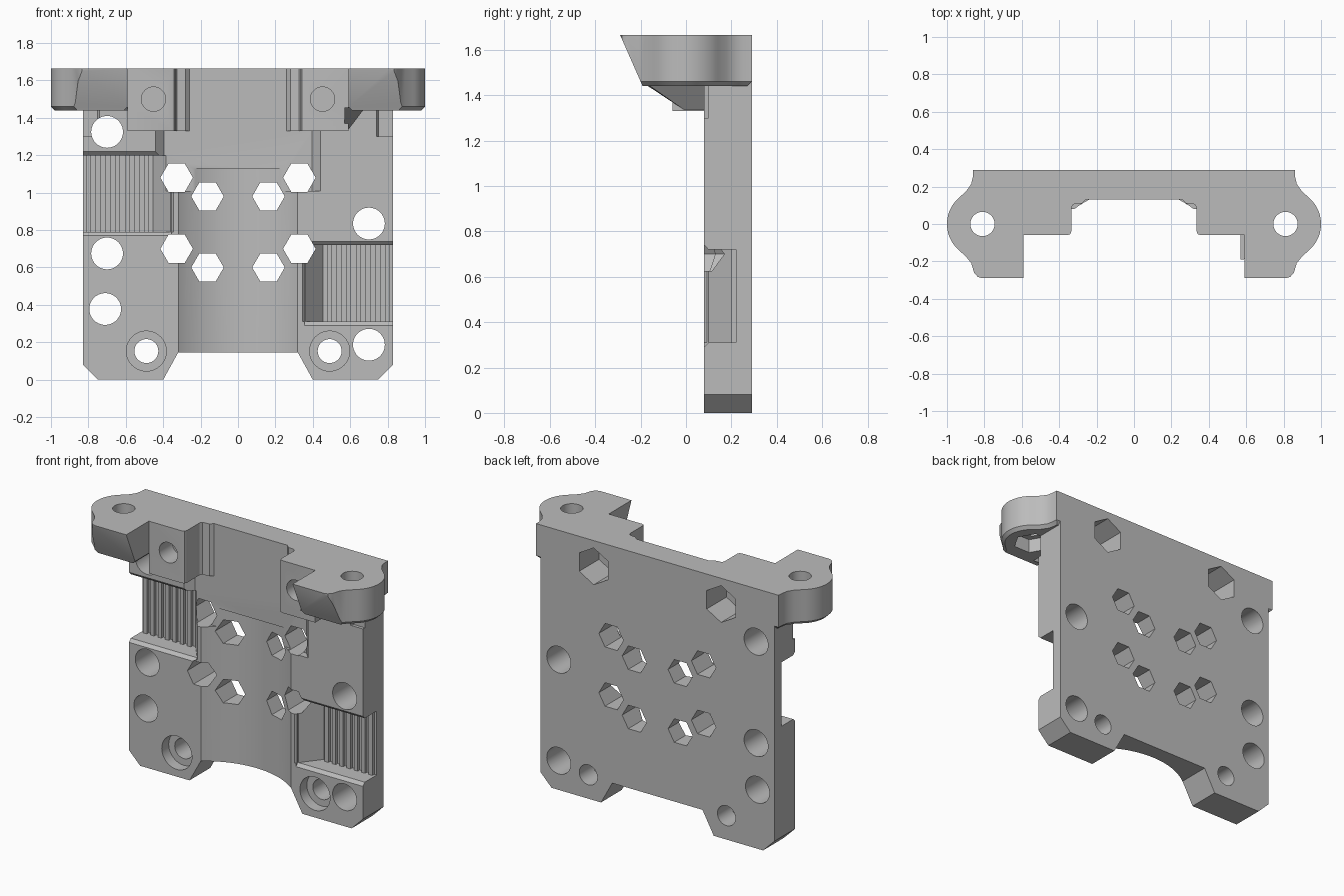
import bpy, bmesh
from math import cos, sin, pi, radians

if "Cube" in bpy.data.objects:
    bpy.data.objects.remove(bpy.data.objects["Cube"], do_unlink=True)

grey = bpy.data.materials.new("plain grey")
grey.use_nodes = True
tone = (0.5, 0.5, 0.5, 1)
grey.diffuse_color = tone
grey.node_tree.nodes["Principled BSDF"].inputs["Base Color"].default_value = tone


def prism(name, outline, axis, lo, hi, bevel=0):
    """Extrude a closed outline along an axis, optionally chamfering its low rim."""
    place = {"X": lambda a, b, t: (t, a, b),
             "Y": lambda a, b, t: (a, t, b),
             "Z": lambda a, b, t: (a, b, t)}[axis]
    bm = bmesh.new()
    low = [bm.verts.new(place(a, b, lo)) for a, b in outline]
    high = [bm.verts.new(place(a, b, hi)) for a, b in outline]
    base = bm.faces.new(low)
    bm.faces.new(high)
    n = len(outline)
    for i in range(n):
        j = (i + 1) % n
        bm.faces.new((low[i], low[j], high[j], high[i]))
    bmesh.ops.recalc_face_normals(bm, faces=bm.faces)
    if bevel:
        bmesh.ops.bevel(bm, geom=list(base.edges), offset=bevel, segments=1,
                        affect="EDGES", profile=0.5)
    return finish(name, bm)


def finish(name, bm):
    mesh = bpy.data.meshes.new(name)
    bm.to_mesh(mesh)
    bm.free()
    mesh.materials.append(grey)
    ob = bpy.data.objects.new(name, mesh)
    bpy.context.collection.objects.link(ob)
    return ob


def combine(target, tool, operation="DIFFERENCE"):
    """Apply a boolean and remove the tool."""
    mod = target.modifiers.new("join", "BOOLEAN")
    mod.operation, mod.solver, mod.object = operation, "EXACT", tool
    bpy.context.view_layer.objects.active = target
    bpy.ops.object.modifier_apply(modifier=mod.name)
    bpy.data.objects.remove(tool, do_unlink=True)


def ring(x, y, r, n=40, turn=0):
    return [(x + r * cos(2 * pi * i / n + turn), y + r * sin(2 * pi * i / n + turn))
            for i in range(n)]


def box(x0, x1, y0, y1):
    return [(x0, y0), (x1, y0), (x1, y1), (x0, y1)]


def flip(points, s):
    return [(s * x, y) for x, y in points]


FRONT, BACK, TOP, UNDER, LUG = 0.08, 0.29, 1.665, 1.44, 1.33

# Main plate with chamfered feet and a notch between them
half = [(0.32, 0.145), (0.40, 0), (0.75, 0), (0.83, 0.08), (0.83, TOP)]
body = prism("carriage_plate", half + flip(half, -1)[::-1], "Y", FRONT, BACK)

# Side ears and bolt lugs
for s in (-1, 1):
    arc = [(0.815 + 0.185 * cos(radians(a)), 0.185 * sin(radians(a)))
           for a in range(50, -51, -5)]
    upper = [(0.5, BACK), (0.86, BACK), (0.862, 0.25), (0.87, 0.215), (0.895, 0.178)]
    lower = [(0.895, -0.178), (0.87, -0.21), (0.855, -0.26), (0.835, -0.283),
             (0.81, -BACK), (0.59, -BACK), (0.59, -0.04), (0.5, -0.04)]
    ear = prism("ear", flip(upper + arc + lower, s), "Z", UNDER, TOP, 0.02)
    slope = [(-0.4, TOP + 0.02), (-0.299, TOP + 0.02), (-0.2, 1.46), (-0.187, 1.43), (-0.4, 1.43)]
    combine(ear, prism("slope_cutter", slope, "X", -1.2, 1.2))
    combine(body, ear, "UNION")
    lug = [(0.335, 0.2), (0.335, -0.04), (0.341, -0.054), (0.355, -0.06),
           (0.59, -0.06), (0.59, 0.2)]
    combine(body, prism("lug", flip(lug, s), "Z", LUG, TOP), "UNION")

# Sloped gusset below the left ear
bm = bmesh.new()
for p in [(0.57, -0.19, 1.455), (0.68, -0.18, 1.455), (0.68, 0.1, 1.455), (0.57, 0.1, 1.455),
          (0.57, 0, LUG), (0.585, 0, LUG), (0.585, 0.1, LUG), (0.57, 0.1, LUG)]:
    bm.verts.new(p)
bmesh.ops.convex_hull(bm, input=bm.verts)
bmesh.ops.recalc_face_normals(bm, faces=bm.faces)
combine(body, finish("gusset", bm), "UNION")

# Shallow centre recess, wider under the lugs
narrow = [(0.335, -0.1), (0.335, 0.09), (0.325, 0.105), (0.28, 0.11), (0.26, 0.13)]
combine(body, prism("recess_cutter", narrow + flip(narrow, -1)[::-1], "Z", 1.3, TOP + 0.1))
wide = [(0.45, 0.07), (0.395, 0.13)]
combine(body, prism("wide_recess_cutter", wide + flip(wide, -1)[::-1], "Z", 1.01, LUG))

# Rounded vertical channel
combine(body, prism("channel_cutter", ring(0, -0.343, 0.53, 128), "Z", -0.1, 1.13))

# Toothed belt pockets, open to each side
for s, lo, hi in ((-1, 0.79, 1.2), (1, 0.31, 0.72)):
    floor = [(0.9, 0.0), (0.345, 0.0), (0.345, FRONT), (0.455, 0.22)]
    for i in range(7):
        x = 0.475 + i * 0.052
        floor += [(x, 0.22), (x, 0.2), (x + 0.026, 0.2), (x + 0.026, 0.22)]
    floor.append((0.9, 0.22))
    combine(body, prism("pocket_cutter", flip(floor, s), "Z", lo, hi))
    lips = [(0.07, lo - 0.03), (0.07, hi + 0.03), (0.1, hi - 0.001), (0.1, lo + 0.001)]
    ends = sorted((s * 0.355, s * 0.9))
    combine(body, prism("lip_cutter", lips, "X", *ends))

# Round through holes
for x, z in ((-0.70, 1.325), (-0.70, 0.675), (-0.71, 0.378), (0.70, 0.835), (0.70, 0.187)):
    combine(body, prism("hole_cutter", ring(x, z, 0.085), "Y", -0.05, 0.4))

for s in (-1, 1):
    # Counterbored foot bolts
    combine(body, prism("bolt_cutter", ring(s * 0.49, 0.153, 0.064), "Y", 0, 0.4))
    combine(body, prism("bore_cutter", ring(s * 0.49, 0.153, 0.107), "Y", 0, 0.15))
    # Lug bolts in front, nut pockets behind
    combine(body, prism("lug_bolt_cutter", ring(s * 0.452, 1.5, 0.065), "Y", -0.2, 0.07))
    combine(body, prism("nut_cutter", ring(s * 0.452, 1.5, 0.118, 6, pi / 6), "Y", 0.09, 0.4))
    # Vertical ear bolts with nut pockets below
    combine(body, prism("ear_bolt_cutter", ring(s * 0.81, 0, 0.065), "Z", 1.3, 1.8))
    combine(body, prism("ear_nut_cutter", ring(s * 0.81, 0, 0.115, 6), "Z", 1.3, 1.53))
    # Hexagonal slots for the bearing ties
    for z in (0.0, 0.38):
        for x, dz in ((0.328, 0.7), (0.163, 0.6)):
            combine(body, prism("hex_cutter", ring(s * x, z + dz, 0.087, 6), "Y", -0.05, 0.4))

bpy.ops.object.select_all(action="DESELECT")
body.select_set(True)
bpy.context.view_layer.objects.active = body
bpy.ops.object.shade_smooth_by_angle(angle=radians(30))
